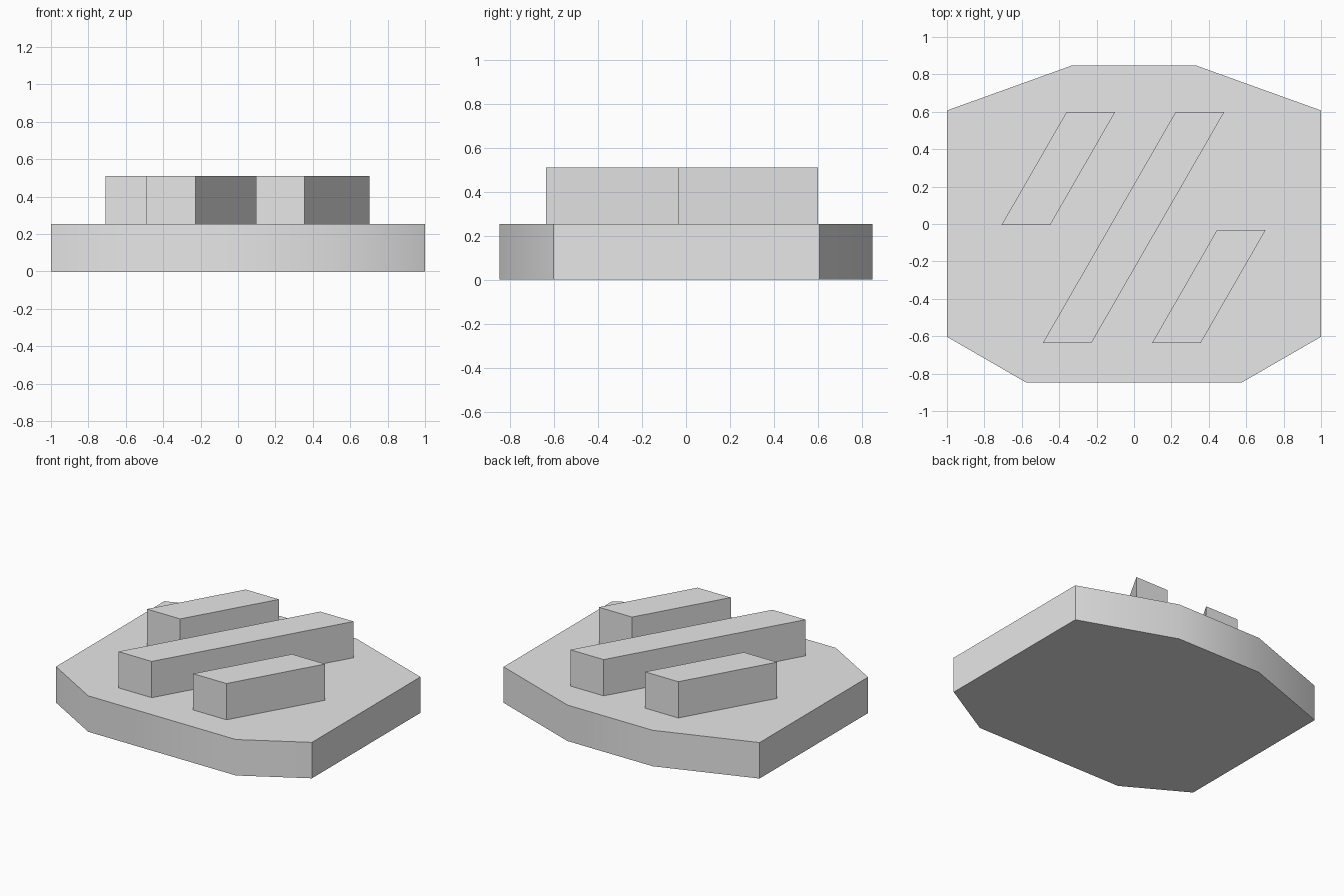
import bpy
import bmesh
from math import radians

cube = bpy.data.objects.get("Cube")
if cube:
    bpy.data.objects.remove(cube, do_unlink=True)

grey = bpy.data.materials.new("light grey")
grey.use_nodes = True
grey.diffuse_color = (0.8, 0.8, 0.8, 1)
grey.node_tree.nodes["Principled BSDF"].inputs["Base Color"].default_value = (0.8, 0.8, 0.8, 1)


def prism(name, outline, bottom, top):
    """Extrude a counter-clockwise outline upwards into a closed solid."""
    bm = bmesh.new()
    base = bm.faces.new([bm.verts.new((x, y, bottom)) for x, y in outline])
    result = bmesh.ops.extrude_face_region(bm, geom=[base], use_keep_orig=True)
    raised = [v for v in result["geom"] if isinstance(v, bmesh.types.BMVert)]
    bmesh.ops.translate(bm, verts=raised, vec=(0, 0, top - bottom))
    bmesh.ops.recalc_face_normals(bm, faces=bm.faces)
    mesh = bpy.data.meshes.new(name)
    bm.to_mesh(mesh)
    bm.free()
    mesh.materials.append(grey)
    obj = bpy.data.objects.new(name, mesh)
    bpy.context.collection.objects.link(obj)
    bpy.ops.object.select_all(action="DESELECT")
    obj.select_set(True)
    bpy.context.view_layer.objects.active = obj
    bpy.ops.object.shade_smooth_by_angle(angle=radians(30))
    return obj


def slanted_bar(name, x, y_front, y_back):
    """Bar leaning at sixty degrees; x is its front left corner."""
    width = 0.26
    shift = (y_back - y_front) * 0.575
    prism(name, [(x, y_front), (x + width, y_front),
                 (x + width + shift, y_back), (x + shift, y_back)],
          BASE_TOP, BAR_TOP)


BASE_TOP, BAR_TOP = 0.254, 0.51

# Plate with chamfered corners, mirrored across x
right_half = [(0.577, -0.847), (1, -0.603), (1, 0.607), (0.333, 0.847)]
prism("base_plate", right_half + [(-x, y) for x, y in reversed(right_half)], 0, BASE_TOP)

# Three parallel slanted bars
slanted_bar("long_middle_bar", -0.488, -0.637, 0.6)
slanted_bar("short_back_bar", -0.708, -0.005, 0.6)
slanted_bar("short_front_bar", 0.096, -0.637, -0.032)
